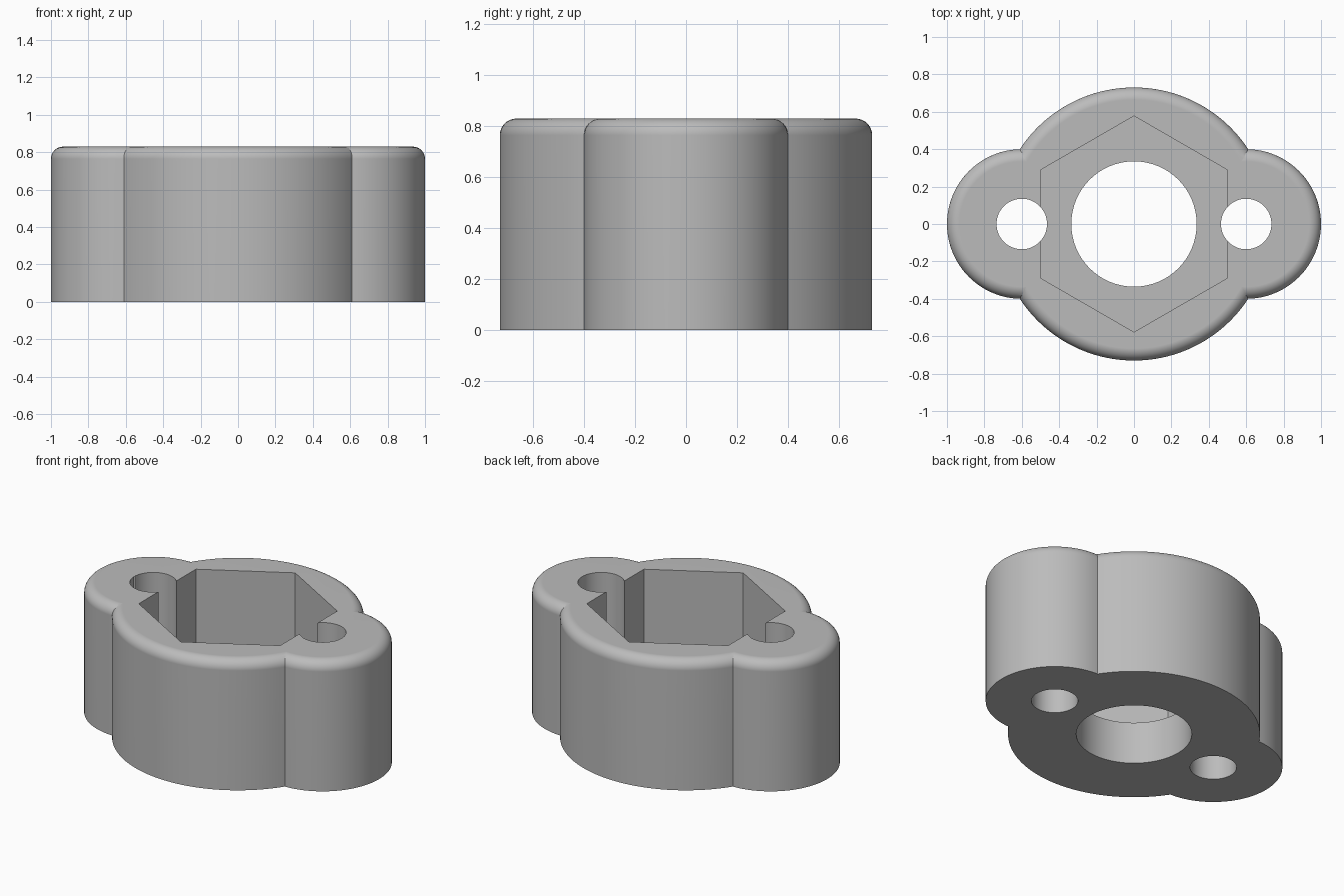
import bpy, bmesh, math

HEIGHT = 0.83
FILLET = 0.065
FLOOR = 0.27
LOBE_X = 0.6

cube = bpy.data.objects.get("Cube")
if cube:
    bpy.data.objects.remove(cube, do_unlink=True)

grey = bpy.data.materials.new("plain grey")
grey.use_nodes = True
colour = (0.5, 0.5, 0.5, 1)
grey.diffuse_color = colour
grey.node_tree.nodes["Principled BSDF"].inputs["Base Color"].default_value = colour


def stack(name, rings, sides, x=0, turn=0):
    """Closed solid made of (radius, z) rings."""
    bm = bmesh.new()
    loops = []
    for r, z in rings:
        angles = [turn + math.tau * i / sides for i in range(sides)]
        loops.append([bm.verts.new((x + r * math.cos(a), r * math.sin(a), z)) for a in angles])
    for low, high in zip(loops, loops[1:]):
        for i in range(sides):
            j = (i + 1) % sides
            bm.faces.new((low[i], low[j], high[j], high[i]))
    bm.faces.new(loops[0][::-1])
    bm.faces.new(loops[-1])
    mesh = bpy.data.meshes.new(name)
    bm.to_mesh(mesh)
    bm.free()
    mesh.materials.append(grey)
    obj = bpy.data.objects.new(name, mesh)
    bpy.context.collection.objects.link(obj)
    return obj


def rounded(radius, steps=8):
    """Straight wall with a quarter-round top edge."""
    arc = [math.pi / 2 * i / steps for i in range(steps + 1)]
    return [(radius, 0)] + [(radius - FILLET + FILLET * math.cos(a),
                             HEIGHT - FILLET + FILLET * math.sin(a)) for a in arc]


def combine(target, tool, operation):
    mod = target.modifiers.new("cut", "BOOLEAN")
    mod.operation = operation
    mod.solver = "EXACT"
    mod.object = tool
    bpy.context.view_layer.objects.active = target
    bpy.ops.object.modifier_apply(modifier=mod.name)
    bpy.data.objects.remove(tool, do_unlink=True)


# Oval body: central drum joined to two side lobes
body = stack("housing_body", rounded(0.73), 128)
for side in (-1, 1):
    combine(body, stack("side_lobe", rounded(0.4), 96, side * LOBE_X), "UNION")

# Hexagonal socket above a round bore, and two bolt holes
socket_radius = 0.5 / math.cos(math.pi / 6)
combine(body, stack("socket", [(socket_radius, FLOOR), (socket_radius, 1)], 6, turn=math.pi / 6), "DIFFERENCE")
combine(body, stack("bore", [(0.335, -0.1), (0.335, 1)], 96), "DIFFERENCE")
for side in (-1, 1):
    combine(body, stack("bolt_hole", [(0.135, -0.1), (0.135, 1)], 64, side * LOBE_X), "DIFFERENCE")

# Smooth walls with crisp edges and flat caps
bpy.ops.object.select_all(action="DESELECT")
body.select_set(True)
bpy.context.view_layer.objects.active = body
bpy.ops.object.shade_smooth_by_angle(angle=math.radians(25))
weighted = body.modifiers.new("flat caps", "WEIGHTED_NORMAL")
weighted.keep_sharp = True
